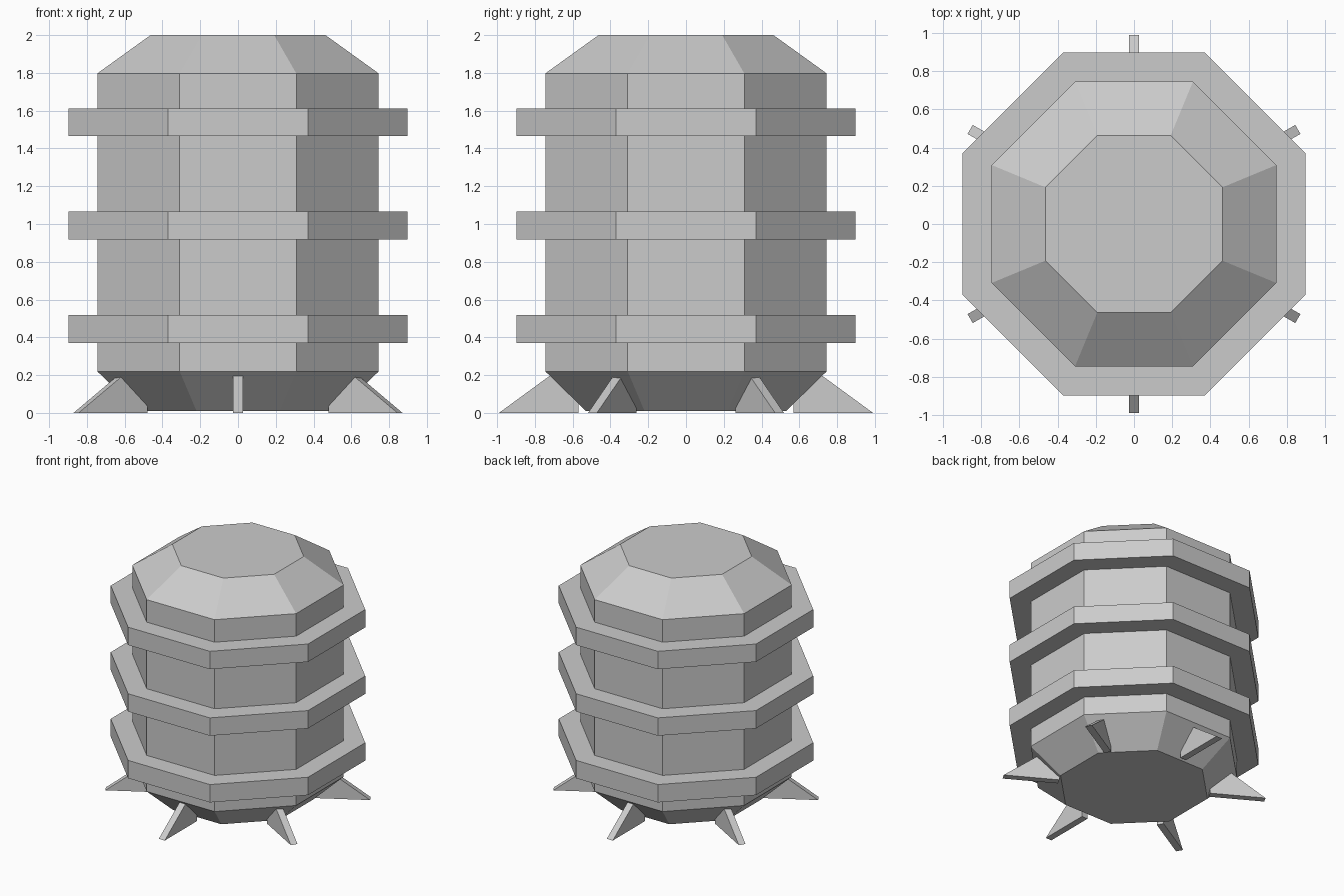
import bpy
import bmesh
import math
from mathutils import Matrix

cube = bpy.data.objects.get("Cube")
if cube:
    bpy.data.objects.remove(cube, do_unlink=True)

SIDES = 8
grey = bpy.data.materials.new("light grey")
grey.use_nodes = True
colour = (0.6, 0.6, 0.6, 1)
grey.diffuse_color = colour
grey.node_tree.nodes["Principled BSDF"].inputs["Base Color"].default_value = colour


def add_object(name, bm):
    bmesh.ops.recalc_face_normals(bm, faces=bm.faces)
    mesh = bpy.data.meshes.new(name)
    bm.to_mesh(mesh)
    bm.free()
    mesh.materials.append(grey)
    obj = bpy.data.objects.new(name, mesh)
    bpy.context.collection.objects.link(obj)
    return obj


def octagon_stack(name, profile):
    """Loft octagons given as (distance to flat side, height)."""
    bm = bmesh.new()
    loops = []
    for apothem, z in profile:
        r = apothem / math.cos(math.pi / SIDES)
        angles = [(i + 0.5) * math.tau / SIDES for i in range(SIDES)]
        loops.append([bm.verts.new((r * math.cos(a), r * math.sin(a), z)) for a in angles])
    for low, high in zip(loops, loops[1:]):
        for i in range(SIDES):
            j = (i + 1) % SIDES
            bm.faces.new((low[i], low[j], high[j], high[i]))
    bm.faces.new(loops[0])
    bm.faces.new(loops[-1])
    return add_object(name, bm)


def fin(name, angle, thickness=0.054):
    """Upright triangular foot, tucked into the tapered base."""
    bm = bmesh.new()
    outline = [(0.57, 0), (0.99, 0), (0.70, 0.212), (0.57, 0.1)]
    face = bm.faces.new([bm.verts.new((r, -thickness / 2, z)) for r, z in outline])
    grown = bmesh.ops.extrude_face_region(bm, geom=[face])["geom"]
    moved = [v for v in grown if isinstance(v, bmesh.types.BMVert)]
    bmesh.ops.translate(bm, verts=moved, vec=(0, thickness, 0))
    bm.transform(Matrix.Rotation(angle, 4, "Z"))
    return add_object(name, bm)


# Barrel body with tapered base and bevelled lid
octagon_stack("body", [(0.53, 0.01), (0.745, 0.22), (0.745, 1.797), (0.463, 2.0)])

# Three raised bands
for label, z in (("lower", 0.37), ("middle", 0.918), ("upper", 1.465)):
    octagon_stack(label + "_band", [(0.897, z), (0.897, z + 0.147)])

# Six feet
for i in range(6):
    fin(f"foot_fin_{i + 1}", math.radians(30 + 60 * i))
